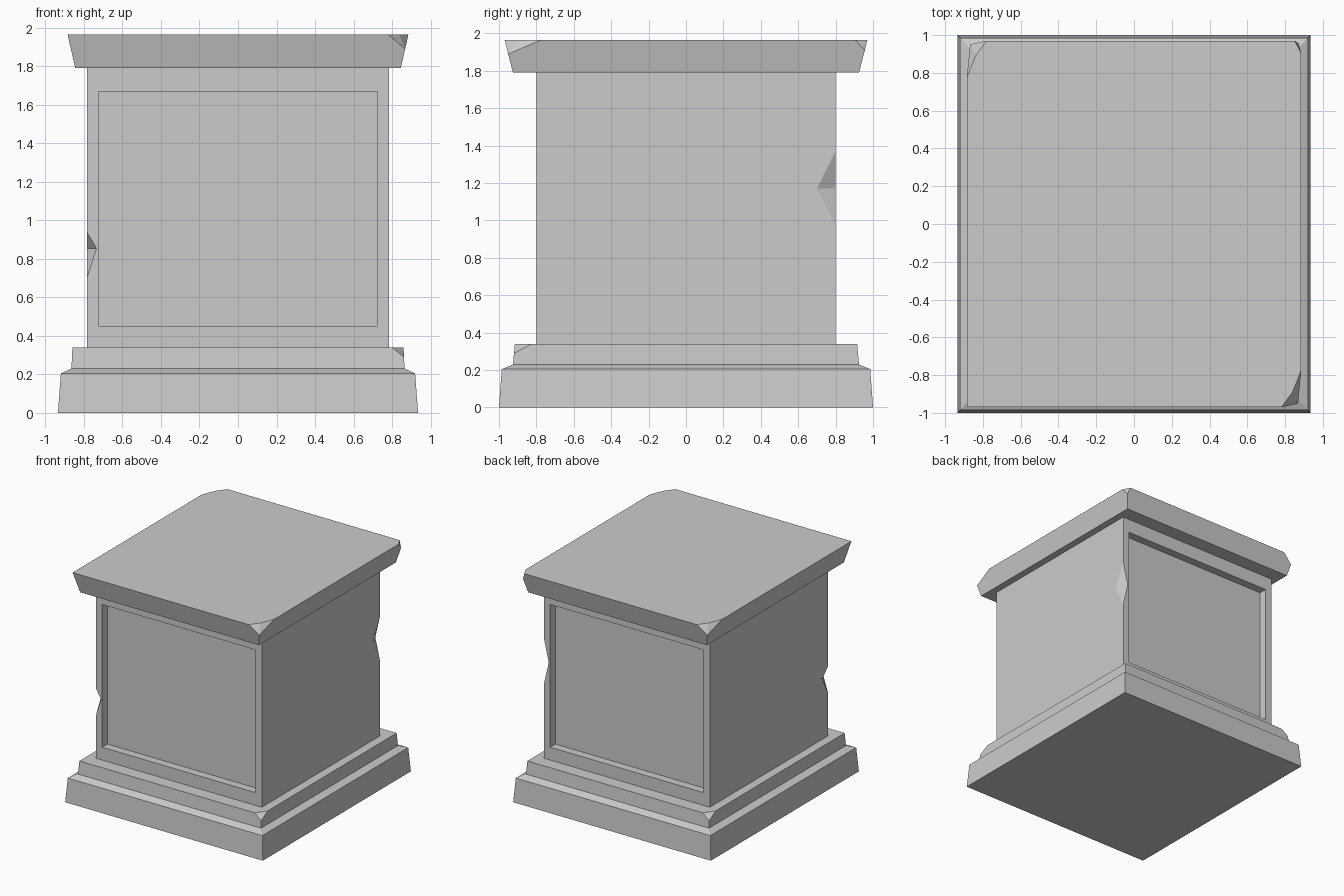
import bpy
import bmesh
from mathutils import Vector

cube = bpy.data.objects.get("Cube")
if cube:
    bpy.data.objects.remove(cube, do_unlink=True)

stone = bpy.data.materials.new("grey_stone")
stone.use_nodes = True
GREY = (0.6, 0.6, 0.6, 1)
stone.diffuse_color = GREY
stone.node_tree.nodes["Principled BSDF"].inputs["Base Color"].default_value = GREY


def tiers(levels):
    """Closed stack of rectangles, each level (half x, half y, z)."""
    bm = bmesh.new()
    rings = [[bm.verts.new((sx * x, sy * y, z))
              for sx, sy in ((-1, -1), (1, -1), (1, 1), (-1, 1))] for x, y, z in levels]
    bm.faces.new(rings[0][::-1])
    bm.faces.new(rings[-1])
    for low, high in zip(rings, rings[1:]):
        for i in range(4):
            j = (i + 1) % 4
            bm.faces.new((low[i], low[j], high[j], high[i]))
    return bm


def finish(name, bm):
    bmesh.ops.recalc_face_normals(bm, faces=bm.faces)
    mesh = bpy.data.meshes.new(name)
    bm.to_mesh(mesh)
    bm.free()
    mesh.materials.append(stone)
    obj = bpy.data.objects.new(name, mesh)
    bpy.context.collection.objects.link(obj)
    return obj


def chip(bm, a, b, c):
    """Slice off the corner outside the plane through three points and cap it."""
    a, b, c = Vector(a), Vector(b), Vector(c)
    normal = (b - a).cross(c - a).normalized()
    if normal.z < 0:
        normal.negate()
    geom = bm.verts[:] + bm.edges[:] + bm.faces[:]
    cut = bmesh.ops.bisect_plane(bm, geom=geom, plane_co=a, plane_no=normal,
                                 dist=1e-5, clear_outer=True)
    edges = [e for e in cut["geom_cut"] if isinstance(e, bmesh.types.BMEdge)]
    bmesh.ops.contextual_create(bm, geom=edges)


def notch_cutter(top, bottom, tip_a, tip_b):
    """Wedge whose ridge runs through two tips on neighbouring faces."""
    t, b, p, q = map(Vector, (top, bottom, tip_a, tip_b))
    mid = (p + q) / 2
    bm = bmesh.new()
    for end in (p + (p - q), q + (q - p)):
        for shift in (Vector(), 2 * (t - mid), 2 * (b - mid)):
            bm.verts.new(end + shift)
    bmesh.ops.convex_hull(bm, input=bm.verts[:])
    cutter = finish("notch_cutter", bm)
    cutter.hide_render = True
    return cutter


# Sloped foot and the step above it, with two broken step corners
finish("base_foot", tiers([(0.935, 1.0, 0), (0.92, 0.985, 0.205), (0.865, 0.925, 0.23)]))
step = tiers([(0.865, 0.925, 0.23), (0.86, 0.915, 0.34)])
for s in (1, -1):
    chip(step, (s * 0.80, -s * 0.915, 0.34), (s * 0.86, -s * 0.825, 0.34),
         (s * 0.862, -s * 0.92, 0.29))
finish("base_step", step)

# Main block with recessed panels on the front and back
X, Y = 0.785, 0.80
block = tiers([(X, Y, 0.34), (X, Y, 1.79)])
bmesh.ops.recalc_face_normals(block, faces=block.faces)
for panel in [f for f in block.faces if abs(f.normal.y) > 0.9]:
    bmesh.ops.inset_individual(block, faces=[panel], thickness=0.085)
    for v in panel.verts:
        v.co.z = 1.67 if v.co.z > 1 else 0.45
    bmesh.ops.inset_individual(block, faces=[panel], thickness=0, depth=-0.07)
body = finish("main_block", block)

# Wedge notches broken out of two upright edges
cutters = [
    notch_cutter((-X, -Y, 0.94), (-X, -Y, 0.70), (-X + 0.05, -Y, 0.855), (-X, -Y + 0.08, 0.855)),
    notch_cutter((X, Y, 1.37), (X, Y, 0.97), (X - 0.047, Y, 1.17), (X, Y - 0.10, 1.17)),
]
for cutter in cutters:
    mod = body.modifiers.new("notch", "BOOLEAN")
    mod.object = cutter
    mod.solver = "EXACT"
depsgraph = bpy.context.evaluated_depsgraph_get()
carved = bpy.data.meshes.new_from_object(body.evaluated_get(depsgraph))
body.modifiers.clear()
body.data = carved
for cutter in cutters:
    bpy.data.objects.remove(cutter, do_unlink=True)

# Flared cap with two large broken corners and one small one
TOP = 1.965
cap = tiers([(0.845, 0.925, 1.79), (0.885, 0.97, TOP)])
for s in (1, -1):
    tip = (s * 0.868, -s * 0.951, 1.89)
    bend = (s * 0.838, -s * 0.892, TOP)
    chip(cap, (s * 0.78, -s * 0.97, TOP), bend, tip)
    chip(cap, bend, (s * 0.885, -s * 0.775, TOP), tip)
chip(cap, (0.85, 0.97, TOP), (0.885, 0.905, TOP), (0.872, 0.956, 1.91))
finish("cap", cap)
